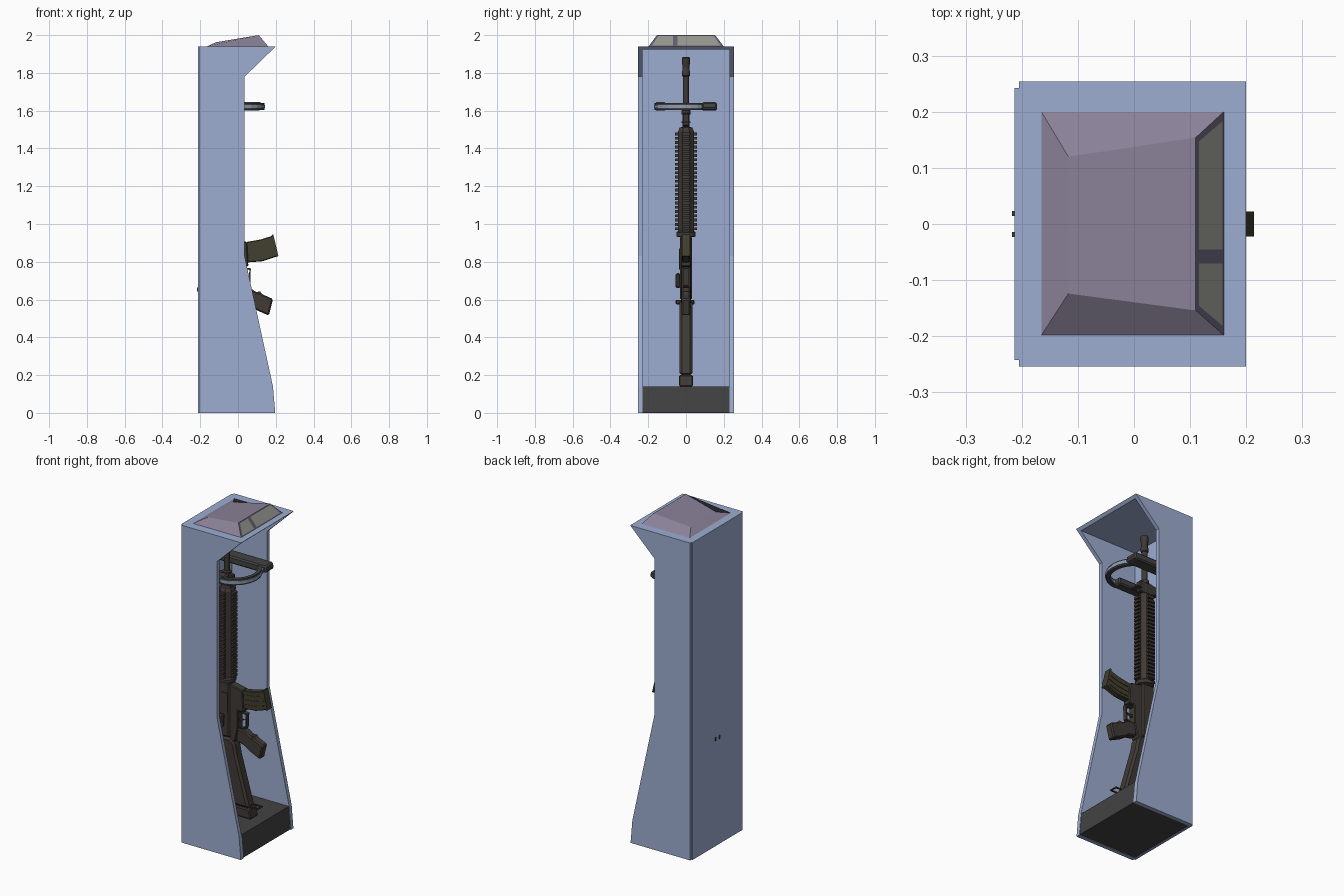
import bpy, bmesh, math
from mathutils import Vector

if "Cube" in bpy.data.objects:
    bpy.data.objects.remove(bpy.data.objects["Cube"])


def material(name, rgb):
    m = bpy.data.materials.new(name)
    m.diffuse_color = (*rgb, 1)
    m.use_nodes = True
    m.node_tree.nodes["Principled BSDF"].inputs["Base Color"].default_value = m.diffuse_color
    return m


BLUE = material("blue_paint", (0.34, 0.42, 0.64))
CAP = material("cap_mauve", (0.25, 0.22, 0.31))
FRAME = material("frame_dark", (0.12, 0.11, 0.16))
GLASS = material("window_grey", (0.30, 0.30, 0.27))
DARK = material("dark_base", (0.055, 0.055, 0.055))
GUN = material("gunmetal", (0.05, 0.042, 0.035))
OLIVE = material("olive", (0.055, 0.05, 0.028))
STEEL = material("light_steel", (0.28, 0.34, 0.45))
BX = -0.075  # x of the barrel axis


def finish(name, bm, mat, bevel=0, smooth=False):
    bmesh.ops.recalc_face_normals(bm, faces=bm.faces)
    me = bpy.data.meshes.new(name)
    bm.to_mesh(me)
    bm.free()
    ob = bpy.data.objects.new(name, me)
    bpy.context.collection.objects.link(ob)
    me.materials.append(mat)
    if bevel:
        b = ob.modifiers.new("bevel", "BEVEL")
        b.width, b.segments = bevel, 1
    if smooth:
        bpy.ops.object.select_all(action='DESELECT')
        ob.select_set(True)
        bpy.context.view_layer.objects.active = ob
        bpy.ops.object.shade_smooth_by_angle(angle=math.radians(35))
    return ob


def plate(name, pts, y0, y1, mat, bevel=0):
    """Extrude an (x, z) outline from y0 to y1."""
    bm = bmesh.new()
    f = bm.faces.new([bm.verts.new((x, y0, z)) for x, z in pts])
    r = bmesh.ops.extrude_face_region(bm, geom=[f])
    bmesh.ops.translate(bm, vec=(0, y1 - y0, 0),
                        verts=[v for v in r["geom"] if isinstance(v, bmesh.types.BMVert)])
    return finish(name, bm, mat, bevel)


def box(name, x, y, z, mat, bevel=0):
    return plate(name, [(x[0], z[0]), (x[1], z[0]), (x[1], z[1]), (x[0], z[1])], *y, mat, bevel)


def lathe(name, prof, mat, n=16):
    """Revolve (radius, z) pairs about the barrel axis."""
    bm = bmesh.new()
    rings = [[bm.verts.new((BX + r * math.cos(2 * math.pi * (i + .5) / n),
                            r * math.sin(2 * math.pi * (i + .5) / n), z)) for i in range(n)]
             for r, z in prof]
    for a, b in zip(rings, rings[1:]):
        for i in range(n):
            bm.faces.new((a[i], a[(i + 1) % n], b[(i + 1) % n], b[i]))
    bm.faces.new(rings[0])
    bm.faces.new(rings[-1])
    return finish(name, bm, mat, smooth=n > 8)


def sweep(name, pts, w, h, mat):
    """Rectangular bar along a horizontal (x, y) path, centred at z = 1.62."""
    bm = bmesh.new()
    rings = []
    for i, p in enumerate(pts):
        t = (Vector(pts[min(i + 1, len(pts) - 1)]) - Vector(pts[max(i - 1, 0)])).normalized()
        n = Vector((t.y, -t.x))
        rings.append([bm.verts.new((p[0] + n.x * a, p[1] + n.y * a, 1.622 + b))
                      for a, b in ((-w, -h), (w, -h), (w, h), (-w, h))])
    for a, b in zip(rings, rings[1:]):
        for i in range(4):
            bm.faces.new((a[i], a[(i + 1) % 4], b[(i + 1) % 4], b[i]))
    bm.faces.new(rings[0])
    bm.faces.new(rings[-1])
    return finish(name, bm, mat)


# cabinet: two profiled sides, back, roof, plinth
side = [(-0.205, 0), (0.197, 0), (0.185, 0.14), (0.035, 0.83), (0.035, 1.78),
        (0.2, 1.94), (-0.205, 1.94)]
for s, n in ((-1, "near"), (1, "far")):
    plate("side_panel_" + n, side, s * 0.23, s * 0.254, BLUE)
box("back_panel", (-0.213, -0.2), (-0.242, 0.242), (0, 1.94), BLUE)
plate("roof_panel", [(-0.205, 1.925), (0.184, 1.925), (0.2, 1.94), (-0.205, 1.94)],
      -0.23, 0.23, BLUE)
plate("plinth", [(-0.2, 0.003), (0.194, 0.003), (0.183, 0.14), (-0.2, 0.14)], -0.23, 0.23, DARK)

# sloped roof cap with a split front window
bm = bmesh.new()
lo = [bm.verts.new(p) for p in ((-.165, -.198, 1.94), (.16, -.198, 1.94), (.16, .2, 1.94), (-.165, .2, 1.94))]
hi = [bm.verts.new(p) for p in ((-.117, -.124, 1.962), (.11, -.154, 2.0), (.11, .154, 2.0), (-.117, .12, 1.962))]
for i in range(4):
    bm.faces.new((lo[i], lo[(i + 1) % 4], hi[(i + 1) % 4], hi[i]))
bm.faces.new(hi)
bm.faces.new(lo)
cap = finish("roof_cap", bm, CAP)
cap.data.materials.append(FRAME)
cap.data.polygons[1].material_index = 1
for name, ya, yb, yc, yd in (("window_small", -.181, -.07, -.07, -.146), ("window_large", -.045, .183, .147, -.045)):
    bm = bmesh.new()
    bm.faces.new([bm.verts.new(p) for p in ((.1575, ya, 1.945), (.1575, yb, 1.945),
                                            (.1157, yc, 1.9955), (.1157, yd, 1.9955))])
    finish(name, bm, GLASS)

# clamp: two arms from the back wall and a curved bar in front
plate("clamp_arm_far", [(-.2, 1.6), (.115, 1.6), (.132, 1.61), (.125, 1.645), (-.2, 1.645)],
      0.085, 0.165, DARK, 0.008)
box("clamp_arm_near", (-.2, .015), (-.165, -.105), (1.6, 1.645), DARK, 0.008)
arc = [(0.0 + .128 * math.sin(a), -.015 - .14 * math.cos(a))
       for a in [math.radians(d) for d in range(0, 151, 15)]]
sweep("clamp_bar", arc, 0.011, 0.018, DARK)
sweep("clamp_bar_band", arc, 0.015, 0.009, STEEL)

# barrel and muzzle
lathe("barrel", [(.02, .93), (.02, 1.58), (.025, 1.58), (.025, 1.6), (.016, 1.605), (.016, 1.78),
                 (.021, 1.785), (.021, 1.81), (.018, 1.815), (.018, 1.84), (.021, 1.845),
                 (.021, 1.88), (.012, 1.885)], GUN)
# handguard core, end rings and four toothed rails
lathe("handguard", [(.03, .955), (.046, .96), (.046, 1.49), (.036, 1.51), (.02, 1.515)], GUN, 8)
lathe("handguard_ring", [(.04, .93), (.052, .935), (.052, .955), (.04, .965)], GUN)
for i in range(4):
    bm = bmesh.new()
    c, s = round(math.cos(i * math.pi / 2)), round(math.sin(i * math.pi / 2))
    for k in range(23):
        z = .975 + k * .0228
        for r, w, h in ((.05, .02, .0145),):
            bmesh_v = bmesh.ops.create_cube(bm, size=1)["verts"]
            for v in bmesh_v:
                a, b = r + v.co.x * .018, v.co.y * w * 2
                v.co = (BX + c * a - s * b, s * a + c * b, z + v.co.z * h)
    finish("rail_teeth_%d" % i, bm, GUN)

# front sight tower and sling loop
plate("front_sight", [(BX - .02, 1.51), (-.19, 1.545), (-.19, 1.57), (BX - .02, 1.59),
                      (BX + .045, 1.585), (BX + .045, 1.52)], -0.018, 0.018, GUN, 0.004)
box("front_sling_loop", (BX + .04, BX + .075), (-.025, .025), (1.535, 1.543), GUN)

# receivers and carry handle
plate("upper_receiver", [(-.118, .6), (-.035, .6), (-.035, .935), (-.118, .935)], -.033, .033, GUN, .008)
plate("lower_receiver", [(-.04, .57), (-.005, .58), (.015, .66), (.015, .775), (.055, .775),
                         (.048, .905), (-.04, .925)], -.026, .026, GUN, .005)
plate("carry_handle", [(-.115, .64), (-.19, .635), (-.196, .7), (-.185, .88), (-.115, .92),
                       (-.115, .89), (-.165, .86), (-.17, .72), (-.115, .7)], -.014, .014, GUN, .003)
for s, n in ((-1, "near"), (1, "far")):
    box("rear_sight_ear_" + n, (-.217, -.17), (s * .014, s * .023), (.643, .664), GUN)
plate("forward_assist", [(-.1, .66), (-.07, .66), (-.065, .74), (-.1, .74)], -.056, -.03, GUN, .008)
plate("charging_handle", [(-.115, .575), (-.095, .575), (-.095, .598), (-.115, .598)], -.055, .045, GUN, .004)
box("ejection_cover", (-.09, -.045), (-.037, -.03), (.76, .87), GUN)

# trigger, guard, grip
plate("trigger_guard", [(.01, .775), (.068, .765), (.064, .675), (.01, .655), (.01, .662),
                        (.057, .68), (.06, .757), (.01, .767)], -.012, .012, GUN)
plate("trigger", [(.01, .705), (.03, .71), (.05, .725), (.03, .72), (.01, .725)], -.006, .006, GUN)
plate("grip", [(0, .585), (.01, .665), (.06, .665), (.088, .645), (.105, .637), (.115, .648),
               (.125, .63), (.185, .603), (.163, .515), (.09, .548), (.05, .575)], -.024, .024, GUN, .009)

# magazine with ribs
mag = [(.03, .795), (.045, .905), (.12, .918), (.183, .938), (.21, .83), (.13, .803)]
plate("magazine", mag, -.019, .019, OLIVE, .004)
plate("magazine_floor", [(.178, .942), (.187, .944), (.214, .83), (.205, .826)], -.022, .022, OLIVE)
for k in range(3):
    o = k * .03
    plate("magazine_rib_%d" % k, [(.06, .815 + o), (.13, .823 + o), (.19, .842 + o),
                                  (.188, .852 + o), (.13, .833 + o), (.06, .825 + o)], -.022, .022, OLIVE)

# buttstock with butt plate and sling loop
plate("buttstock", [(-.115, .2), (-.115, .59), (-.03, .6), (-.005, .575), (.01, .5), (.095, .2)],
      -.034, .034, GUN, .012)
plate("butt_plate", [(-.12, .14), (-.12, .2), (.1, .2), (.112, .14)], -.038, .038, GUN, .006)
for s in (-1, 1):
    box("sling_loop_side", (.08, .15), (s * .018, s * .025), (.205, .212), GUN)
box("sling_loop_end", (.143, .15), (-.025, .025), (.205, .212), GUN)
